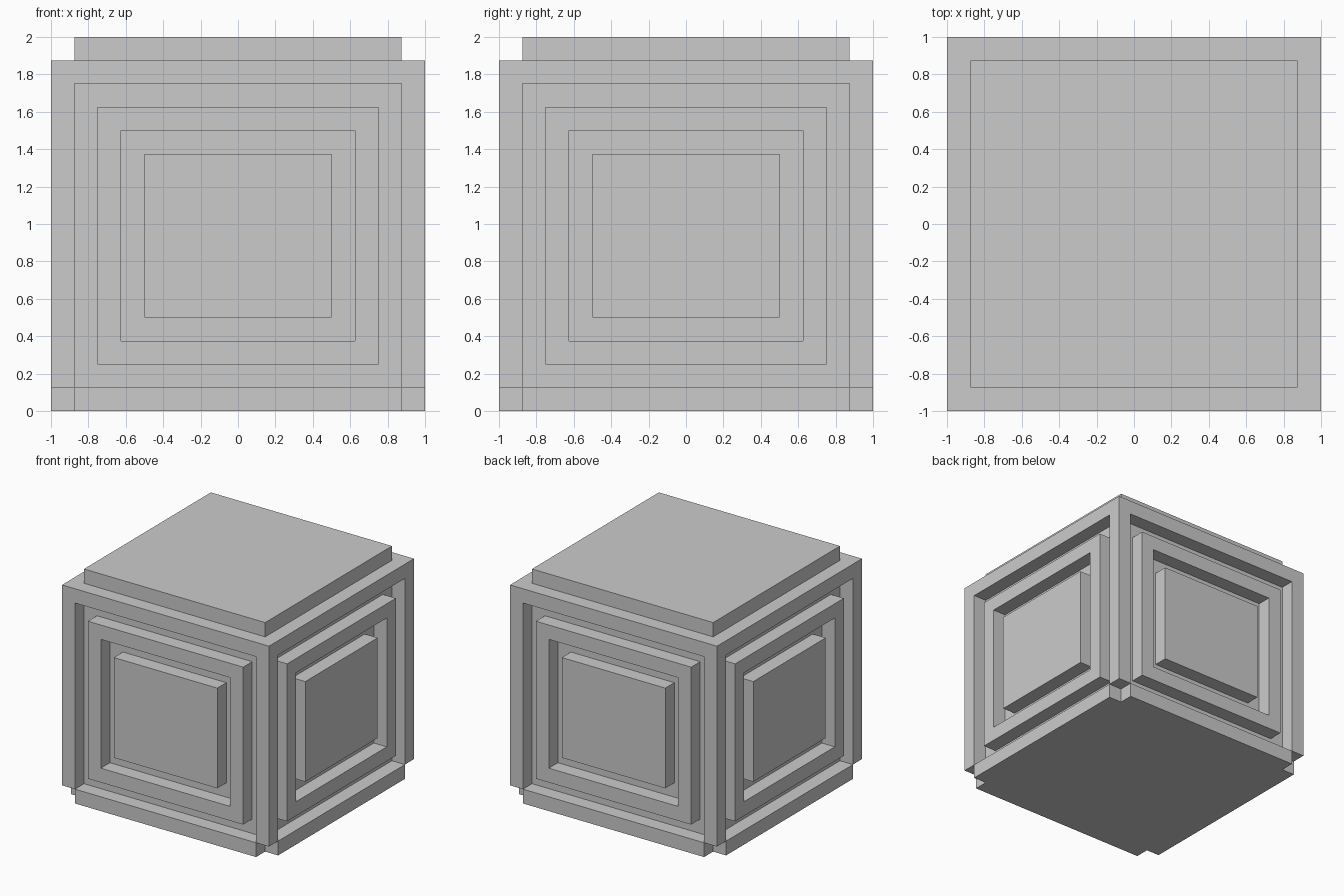
import bpy, bmesh
from math import pi
from mathutils import Matrix

if "Cube" in bpy.data.objects:
    bpy.data.objects.remove(bpy.data.objects["Cube"])

U = 0.125  # every step in the design is one eighth


def loft(name, loops, extra=(), turn=0.0):
    """Skin successive loops, cap the last one, add any extra faces."""
    bm = bmesh.new()
    rings = [[bm.verts.new(p) for p in loop] for loop in loops]
    for a, b in zip(rings, rings[1:]):
        n = len(a)
        for i in range(n):
            j = (i + 1) % n
            face = bm.faces.new((a[i], a[j], b[j], b[i]))
            if face.calc_area() < 1e-6:
                bm.faces.remove(face)
    bm.faces.new(rings[-1])
    for pts in extra:
        bm.faces.new([bm.verts.new(p) for p in pts])
    bmesh.ops.remove_doubles(bm, verts=bm.verts, dist=1e-5)
    bm.transform(Matrix.Rotation(turn, 4, 'Z'))
    mesh = bpy.data.meshes.new(name)
    bm.to_mesh(mesh)
    bm.free()
    obj = bpy.data.objects.new(name, mesh)
    bpy.context.collection.objects.link(obj)
    return obj


def upright(w, z0, z1, y):
    return [(-w, y, z0), (w, y, z0), (w, y, z1), (-w, y, z1)]


def flat(w, z):
    return [(-w, -w, z), (w, -w, z), (w, w, z), (-w, w, z)]


# Sides: outer frame, groove, raised ring, groove, raised centre panel
OUT, IN = -1.0, -1.0 + U
loops = [upright(1, U, 2 - U, OUT)]
for k in range(4):
    w, z0, z1 = 1 - U * (k + 1), U * (k + 1), 1.75 - U * k
    depths = (OUT, IN) if k % 2 == 0 else (IN, OUT)
    loops += [upright(w, z0, z1, y) for y in depths]
for i, side in enumerate(("front", "right", "back", "left")):
    loft(side + "_panel", loops, turn=i * pi / 2)

# Cap: ledge around a raised top slab
loft("top_cap", [flat(1, 2 - U), flat(1 - U, 2 - U), flat(1 - U, 2)])

# Base: plate with notched corners, plus the undersides of the corner posts
c = 1 - U
quarter = [(-c, -1), (-c, -c), (-1, -c)]
outline = []
for i in range(4):
    for x, y in quarter:
        for _ in range(i):
            x, y = y, -x
        outline.append((x, y))
plate = [[(x, y, z) for x, y in outline] for z in (U, 0)]
feet = []
for i in range(0, 12, 3):
    (ax, ay), (bx, by), (cx, cy) = outline[i:i + 3]
    feet.append([(px, py, U) for px, py in
                 ((ax, ay), (bx, by), (cx, cy), (ax + cx - bx, ay + cy - by))])
# foot order is reversed where needed so that it faces down
for f in feet:
    (ax, ay, _), (bx, by, _), (cx, cy, _) = f[:3]
    if (bx - ax) * (cy - by) - (by - ay) * (cx - bx) > 0:
        f.reverse()
loft("base_plate", plate, feet)
